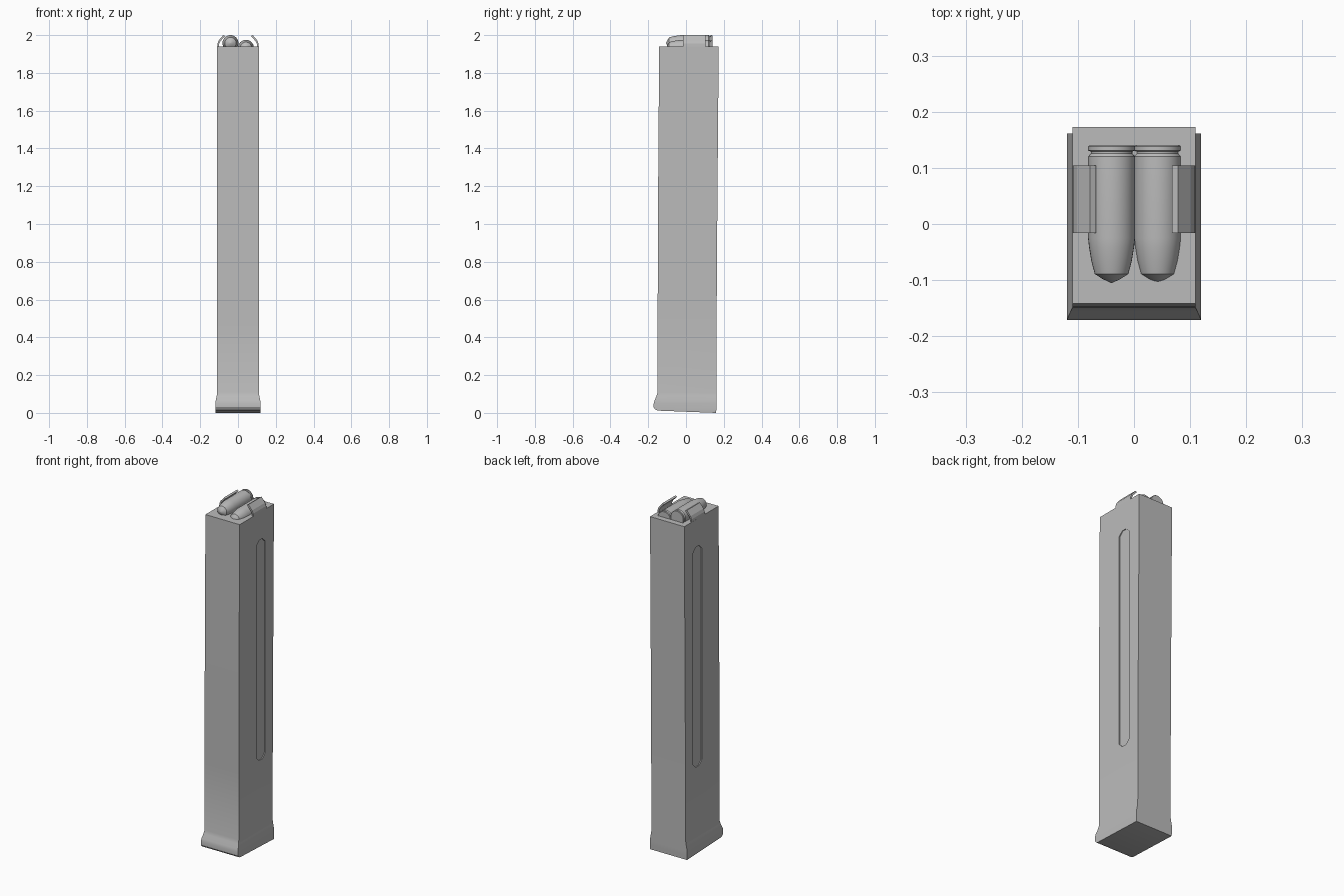
import bpy, bmesh, math
from mathutils import Matrix

if "Cube" in bpy.data.objects:
    bpy.data.objects.remove(bpy.data.objects["Cube"])

steel = bpy.data.materials.new("grey")
steel.diffuse_color = (0.5, 0.5, 0.5, 1)
steel.use_nodes = True
steel.node_tree.nodes["Principled BSDF"].inputs["Base Color"].default_value = steel.diffuse_color


def finish(name, bm, smooth=None):
    bmesh.ops.recalc_face_normals(bm, faces=bm.faces[:])
    me = bpy.data.meshes.new(name)
    bm.to_mesh(me)
    bm.free()
    ob = bpy.data.objects.new(name, me)
    bpy.context.collection.objects.link(ob)
    me.materials.append(steel)
    if smooth:
        bpy.ops.object.select_all(action='DESELECT')
        ob.select_set(True)
        bpy.context.view_layer.objects.active = ob
        bpy.ops.object.shade_smooth_by_angle(angle=math.radians(smooth))
    return ob


def loft(rings):
    """Closed solid through rings with equal point counts."""
    bm = bmesh.new()
    rows = [[bm.verts.new(p) for p in r] for r in rings]
    n = len(rows[0])
    for a, b in zip(rows, rows[1:]):
        for i in range(n):
            j = (i + 1) % n
            bm.faces.new((a[i], a[j], b[j], b[i]))
    bm.faces.new(rows[0])
    bm.faces.new(rows[-1])
    return bm


# magazine body: front z, back z, front y, back y, half width
sections = [
    (0.012, 0.0, -0.150, 0.160, 0.118),
    (0.018, 0.012, -0.163, 0.160, 0.119),
    (0.030, 0.024, -0.171, 0.161, 0.119),
    (0.050, 0.050, -0.171, 0.161, 0.119),
    (0.065, 0.065, -0.167, 0.161, 0.118),
    (0.090, 0.090, -0.156, 0.161, 0.113),
    (0.110, 0.110, -0.150, 0.161, 0.110),
    (0.500, 0.500, -0.150, 0.162, 0.110),
    (1.100, 1.100, -0.148, 0.166, 0.110),
    (1.940, 1.940, -0.142, 0.173, 0.110),
]
body = finish("magazine_body", loft(
    [[(-w, yf, zf), (w, yf, zf), (w, yb, zb), (-w, yb, zb)]
     for zf, zb, yf, yb, w in sections]), 30)

# shallow side channels with clipped corners
y0, y1, z0, z1, c = 0.012, 0.092, 0.50, 1.78, 0.025
outline = [(y0 + c, z0), (y1 - c, z0), (y1, z0 + c), (y1, z1 - c),
           (y1 - c, z1), (y0 + c, z1), (y0, z1 - c), (y0, z0 + c)]
for side, label in ((1, "right"), (-1, "left")):
    cutter = finish("channel_cutter_" + label, loft(
        [[(side * x, y, z) for y, z in outline] for x in (0.105, 0.15)]))
    cutter.hide_render = True
    cutter.hide_set(True)
    mod = body.modifiers.new("channel_" + label, 'BOOLEAN')
    mod.operation = 'DIFFERENCE'
    mod.solver = 'EXACT'
    mod.object = cutter

    # feed lip curling inward over the cartridges
    lip = [(0.110, 1.935), (0.109, 1.955), (0.102, 1.972), (0.078, 2.0),
           (0.068, 1.995), (0.094, 1.967), (0.100, 1.953), (0.101, 1.935)]
    finish("feed_lip_" + label, loft(
        [[(side * x, y, z) for x, z in lip] for y in (-0.016, 0.104)]))

# cartridges: (radius, y) profile from rim to tip
profile = [(0.040, 0.140), (0.042, 0.138), (0.042, 0.131), (0.037, 0.129),
           (0.037, 0.126), (0.042, 0.120), (0.042, -0.025), (0.040, -0.042),
           (0.036, -0.066), (0.030, -0.089), (0.016, -0.098), (0.001, -0.105)]
N = 32
for name, x, z in (("upper_cartridge", -0.040, 1.958),
                   ("lower_cartridge", 0.042, 1.933)):
    rings = [[(x + r * math.cos(2 * math.pi * i / N), y,
               z + r * math.sin(2 * math.pi * i / N)) for i in range(N)]
             for r, y in profile]
    finish(name, loft(rings), 30)
